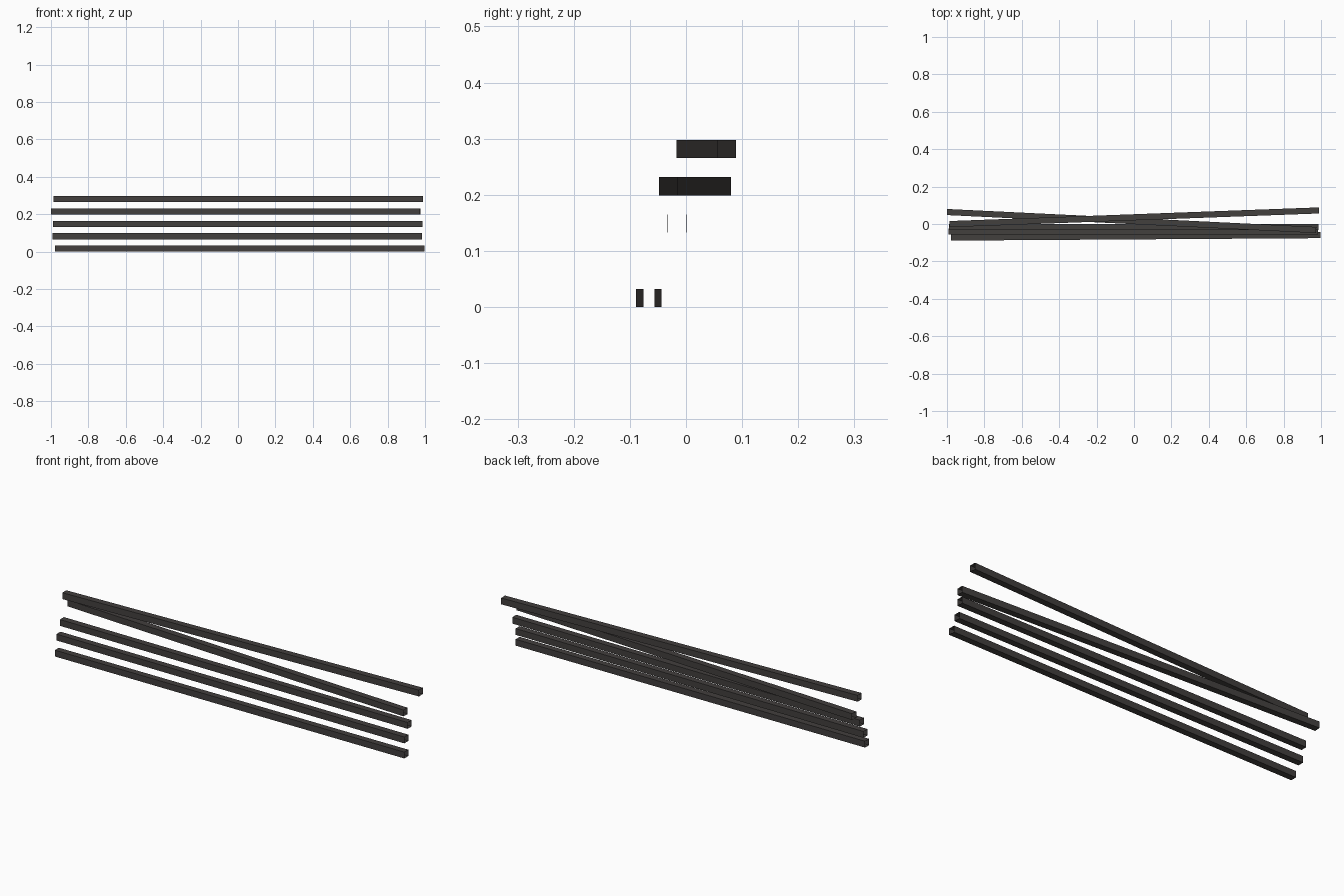
import bpy
import bmesh
import math
from mathutils import Matrix

cube = bpy.data.objects.get("Cube")
if cube:
    bpy.data.objects.remove(cube, do_unlink=True)

# Dark metal used on every bar
metal = bpy.data.materials.new("dark_grey_metal")
metal.use_nodes = True
colour = (0.055, 0.050, 0.048, 1)
metal.diffuse_color = colour
metal.node_tree.nodes["Principled BSDF"].inputs["Base Color"].default_value = colour

LENGTH, SIDE, SPACING = 1.976, 0.0325, 0.0663


def add_bar(name, x, y, z, rise):
    """Square tube, open at both ends; rise is the y change from right to left end."""
    bm = bmesh.new()
    bmesh.ops.create_cube(bm, size=1, matrix=Matrix.Diagonal((LENGTH, SIDE, SIDE, 1)))
    ends = [f for f in bm.faces if abs(f.normal.x) > 0.9]
    bmesh.ops.delete(bm, geom=ends, context="FACES_ONLY")
    mesh = bpy.data.meshes.new(name)
    bm.to_mesh(mesh)
    bm.free()
    mesh.materials.append(metal)
    bar = bpy.data.objects.new(name, mesh)
    bar.location = (x, y, z)
    bar.rotation_euler.z = math.asin(rise / LENGTH)
    bpy.context.collection.objects.link(bar)


# Stack of bars from the bottom up: centre x, centre y, skew
bars = [
    (0.010, -0.066, 0.013),
    (-0.004, -0.040, 0.0),
    (-0.001, -0.016, -0.001),
    (-0.013, 0.016, -0.096),
    (0.001, 0.036, 0.073),
]
for i, (x, y, rise) in enumerate(bars):
    add_bar(f"bar_{i + 1}", x, y, SIDE / 2 + i * SPACING, rise)
